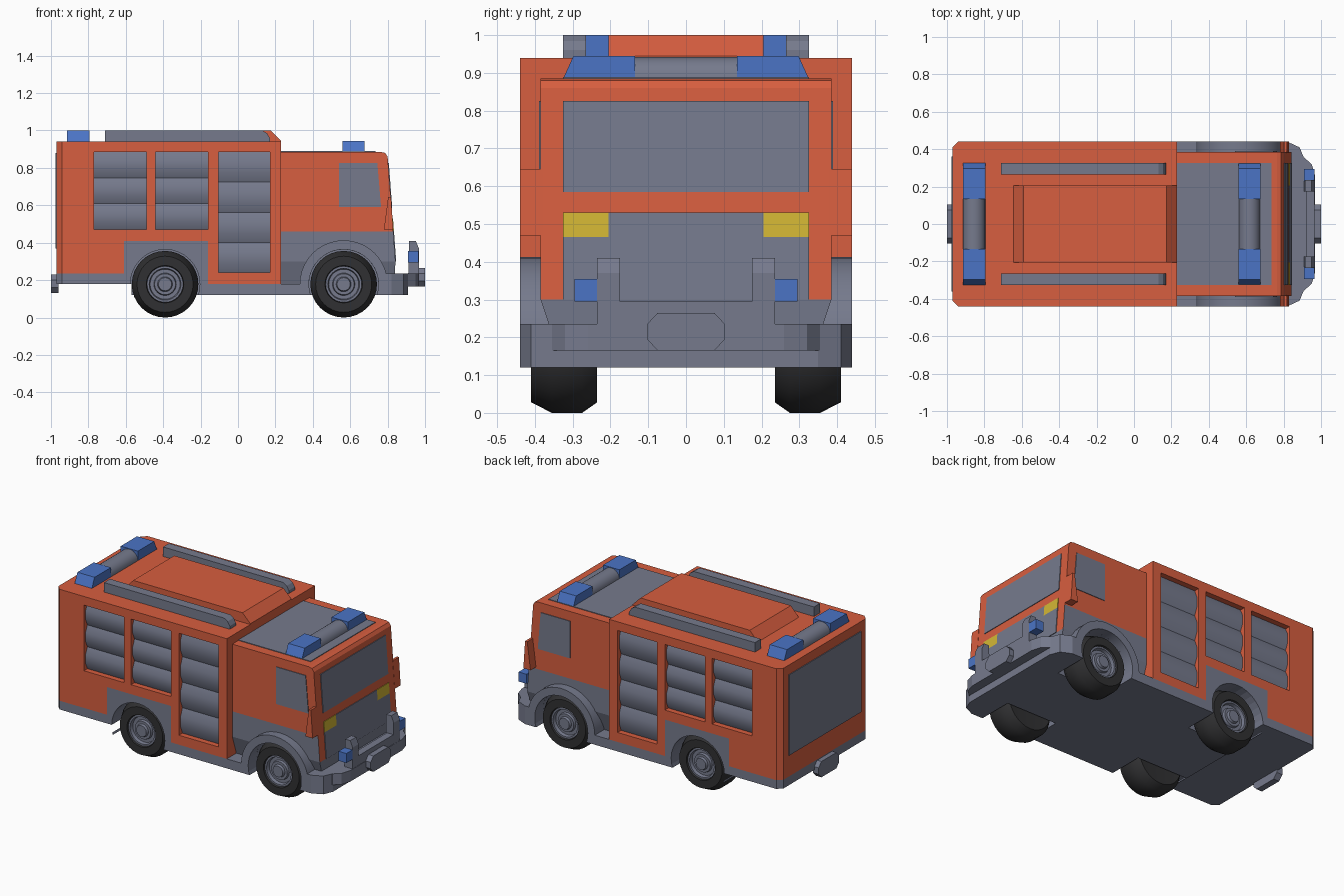
import bpy, bmesh, math
from mathutils import Vector

if "Cube" in bpy.data.objects:
    bpy.data.objects.remove(bpy.data.objects["Cube"])


def material(name, r, g, b):
    m = bpy.data.materials.new(name)
    m.diffuse_color = (r, g, b, 1)
    m.use_nodes = True
    m.node_tree.nodes["Principled BSDF"].inputs["Base Color"].default_value = m.diffuse_color
    return m


ORANGE = material("orange_red", 0.68, 0.112, 0.05)
GREY = material("slate_grey", 0.18, 0.195, 0.265)
BLUE = material("signal_blue", 0.07, 0.175, 0.56)
YELLOW = material("lamp_yellow", 0.65, 0.47, 0.035)
BLACK = material("tyre_black", 0.03, 0.03, 0.032)


def finish(name, bm, mats, smooth=None):
    bmesh.ops.recalc_face_normals(bm, faces=bm.faces)
    me = bpy.data.meshes.new(name)
    bm.to_mesh(me)
    bm.free()
    for m in mats:
        me.materials.append(m)
    if smooth:
        me.shade_smooth()
        me.set_sharp_from_angle(angle=math.radians(smooth))
    ob = bpy.data.objects.new(name, me)
    bpy.context.collection.objects.link(ob)
    return ob


def place(axis, p, d):
    """2D profile point p at depth d along the axis."""
    return {"x": (d, p[0], p[1]), "y": (p[0], d, p[1]), "z": (p[0], p[1], d)}[axis]


def prism_bm(pts, axis, a, b):
    bm = bmesh.new()
    lo = [bm.verts.new(place(axis, p, a)) for p in pts]
    hi = [bm.verts.new(place(axis, p, b)) for p in pts]
    bm.faces.new(lo)
    bm.faces.new(hi)
    n = len(pts)
    for i in range(n):
        j = (i + 1) % n
        bm.faces.new((lo[i], lo[j], hi[j], hi[i]))
    bmesh.ops.recalc_face_normals(bm, faces=bm.faces)
    return bm


def prism(name, pts, axis, a, b, mat, smooth=None):
    return finish(name, prism_bm(pts, axis, a, b), [mat], smooth)


def rect(a0, a1, b0, b1):
    return [(a0, b0), (a1, b0), (a1, b1), (a0, b1)]


def box(name, x0, x1, y0, y1, z0, z1, mat):
    return prism(name, rect(x0, x1, y0, y1), "z", z0, z1, mat)


def arc(cx, cz, r, a0, a1, n):
    return [(cx + r * math.cos(math.radians(a0 + (a1 - a0) * i / n)),
             cz + r * math.sin(math.radians(a0 + (a1 - a0) * i / n))) for i in range(n + 1)]


def split(bm, co, no):
    bmesh.ops.bisect_plane(bm, geom=bm.verts[:] + bm.edges[:] + bm.faces[:],
                           plane_co=co, plane_no=no)


def carve(ob, cutters):
    for c in cutters:
        m = ob.modifiers.new("cut", "BOOLEAN")
        m.object = c
        m.operation = "DIFFERENCE"
        m.solver = "EXACT"
        m.material_mode = "TRANSFER"
    dg = bpy.context.evaluated_depsgraph_get()
    me = bpy.data.meshes.new_from_object(ob.evaluated_get(dg))
    ob.modifiers.clear()
    ob.data = me


def lathe(name, prof, cx, cz, s, mat, n=32):
    """Spin (radius, depth) points about a sideways axle."""
    bm = bmesh.new()
    vs = [bm.verts.new((cx + r, s * y, cz)) for r, y in prof]
    es = [bm.edges.new((vs[i], vs[i + 1])) for i in range(len(vs) - 1)]
    bmesh.ops.spin(bm, geom=vs + es, cent=(cx, 0, cz), axis=(0, 1, 0),
                   angle=2 * math.pi, steps=n, use_duplicate=False)
    bmesh.ops.remove_doubles(bm, verts=bm.verts, dist=0.0005)
    return finish(name, bm, [mat], 35)


WHEELS = {"rear": -0.39, "front": 0.565}
SHUTTERS = [(-0.77, -0.49, 0.47, 3), (-0.44, -0.16, 0.47, 3), (-0.105, 0.17, 0.24, 4)]
R = 0.178
TOP = 0.885

# Cutters for wheel arches and shutter recesses
arches, recesses = [], []
for s in (-1, 1):
    for n, cx in WHEELS.items():
        arches.append(prism(n + "_arch_cutter", arc(cx, R, 0.186, 0, 348.75, 31), "y",
                            s * 0.22, s * 0.5, GREY))
    for x0, x1, z0, k in SHUTTERS:
        recesses.append(box("recess_cutter", x0, x1, s * 0.395, s * 0.5, z0, TOP, ORANGE))

# Rear body with grey lower trim
bm = prism_bm([(-0.94, -0.44), (0.23, -0.44), (0.23, 0.44), (-0.94, 0.44),
               (-0.97, 0.41), (-0.97, -0.41)], "z", 0.18, 0.94)
for x in (-0.61, -0.16):
    split(bm, (x, 0, 0), (1, 0, 0))
for z in (0.235, 0.41):
    split(bm, (0, 0, z), (0, 0, 1))
for f in bm.faces:
    c = f.calc_center_median()
    if c.z < 0.19 or (c.x < -0.16 and c.z < 0.235) or (-0.61 < c.x < -0.16 and c.z < 0.41):
        f.material_index = 1
body = finish("rear_body", bm, [ORANGE, GREY])
carve(body, arches + recesses)

# Cab with grey lower half and tucked-in sill
bm = prism_bm([(0.22, 0.18), (0.22, TOP), (0.765, TOP), (0.787, 0.88), (0.80, 0.86),
               (0.842, 0.30), (0.835, 0.18)], "y", -0.385, 0.385)
for z in (0.30, 0.46):
    split(bm, (0, 0, z), (0, 0, 1))
for v in bm.verts:
    if v.co.z < 0.2:
        v.co.y *= 0.345 / 0.385
bm.normal_update()
for f in bm.faces:
    c = f.calc_center_median()
    if c.z < 0.30 or (c.z < 0.46 and abs(f.normal.y) > 0.5):
        f.material_index = 1
cab = finish("cab", bm, [ORANGE, GREY])
carve(cab, arches)

# Chassis
chassis = box("chassis", -0.57, 0.75, -0.44, 0.44, 0.12, 0.18, GREY)
carve(chassis, arches)
for c in arches + recesses:
    bpy.data.objects.remove(c)

# Cab front details, lying on the sloped nose


def nose(z):
    return 0.80 + (0.86 - z) * 0.075


def nose_plate(name, y0, y1, z0, z1, mat):
    pts = [(nose(z0) - 0.004, z0), (nose(z0) + 0.004, z0),
           (nose(z1) + 0.004, z1), (nose(z1) - 0.004, z1)]
    prism(name, pts, "y", y0, y1, mat)


nose_plate("windscreen", -0.325, 0.325, 0.585, 0.825, GREY)
nose_plate("grille_upper", -0.205, 0.205, 0.465, 0.53, GREY)
nose_plate("grille_lower", -0.325, 0.325, 0.30, 0.465, GREY)

# Bumper, bull bar and winch
half = [(0.75, 0.44), (0.82, 0.44), (0.885, 0.41), (0.91, 0.35)]
prism("bumper", half + [(x, -y) for x, y in reversed(half)], "z", 0.12, 0.235, GREY)
half = [(0.85, 0.355), (0.91, 0.355), (0.95, 0.32), (0.968, 0.26)]
prism("bumper_step", half + [(x, -y) for x, y in reversed(half)], "z", 0.165, 0.235, GREY)
box("bull_bar_rail", 0.92, 0.965, -0.18, 0.18, 0.23, 0.295, GREY)


def octagon(z0):
    return [(-0.075, z0), (0.075, z0), (0.103, z0 + 0.03), (0.103, z0 + 0.07),
            (0.075, z0 + 0.1), (-0.075, z0 + 0.1), (-0.103, z0 + 0.07), (-0.103, z0 + 0.03)]


prism("winch", octagon(0.165), "x", 0.95, 1.0, GREY)
prism("rear_hitch", octagon(0.13), "x", -1.0, -0.96, GREY)

# Rear door panel and cab roof plate
box("rear_door", -0.975, -0.965, -0.36, 0.36, 0.37, 0.88, GREY)
box("cab_roof_plate", 0.23, 0.735, -0.325, 0.325, TOP - 0.004, TOP + 0.004, GREY)

# Roof hatch
prism("roof_hatch", [(-0.65, 0.935), (-0.59, 1.0), (0.175, 1.0), (0.23, 0.945), (0.23, 0.935)],
      "y", -0.205, 0.205, ORANGE)

# Light bars
for n, x0, x1, z in (("rear", -0.915, -0.795, 0.94), ("cab", 0.56, 0.675, TOP)):
    mid, h = (x0 + x1) / 2, 0.057
    dome = [(mid + (x - mid) * (x1 - x0) / 2 / h, zz) for x, zz in arc(mid, z, h, 0, 180, 12)]
    prism(n + "_light_bar_middle", dome, "y", -0.135, 0.135, GREY, 40)
    for s in (-1, 1):
        prism(n + "_beacon", [(s * 0.135, z), (s * 0.325, z), (s * 0.298, z + 0.06),
                              (s * 0.135, z + 0.06)], "x", x0, x1, BLUE)

# Parts on both sides
for s in (-1, 1):
    nose_plate("headlight", s * 0.205, s * 0.325, 0.465, 0.53, YELLOW)
    prism("bull_bar_post", [(0.91, 0.23), (0.967, 0.23), (0.967, 0.37), (0.95, 0.41), (0.915, 0.41)],
          "y", s * 0.175, s * 0.235, GREY)
    box("fog_light", 0.91, 0.965, s * 0.23, s * 0.295, 0.295, 0.355, BLUE)
    prism("mirror", [(0.78, 0.47), (0.83, 0.47), (0.818, 0.645), (0.803, 0.645)],
          "y", s * 0.38, s * 0.44, ORANGE)
    prism("side_window", [(0.54, 0.59), (0.765, 0.59), (0.745, 0.825), (0.54, 0.825)],
          "y", s * 0.381, s * 0.389, GREY)
    prism("roof_rail", [(-0.71, 0.935), (0.17, 0.935), (0.17, 0.96), (0.155, 0.985), (0.13, 1.0),
                        (-0.71, 1.0)], "y", s * 0.265, s * 0.325, GREY)
    prism("front_fender", arc(0.565, R, 0.235, 0, 180, 20) + arc(0.565, R, 0.186, 180, 0, 20),
          "y", s * 0.34, s * 0.44, GREY, 35)
    # Roller shutters made of bulging slats
    for x0, x1, z0, k in SHUTTERS:
        h = (TOP - z0) / k
        for i in range(k):
            z = z0 + i * h
            prism("shutter_slat", [(s * 0.39, z), (s * 0.405, z), (s * 0.424, z + h * 0.3),
                                   (s * 0.424, z + h * 0.7), (s * 0.405, z + h), (s * 0.39, z + h)],
                  "x", x0, x1, GREY, 40)
    # Wheels
    for n, cx in WHEELS.items():
        lathe(n + "_tyre", [(0.0, 0.24), (0.09, 0.24), (0.15, 0.235), (R, 0.275), (R, 0.355),
                            (0.15, 0.41), (0.10, 0.41), (0.095, 0.38)], cx, R, s, BLACK)
        lathe(n + "_rim", [(0.098, 0.38), (0.096, 0.40), (0.085, 0.40), (0.08, 0.38), (0.06, 0.38),
                           (0.056, 0.395), (0.04, 0.395), (0.035, 0.41), (0.0, 0.41)],
              cx, R, s, GREY)
